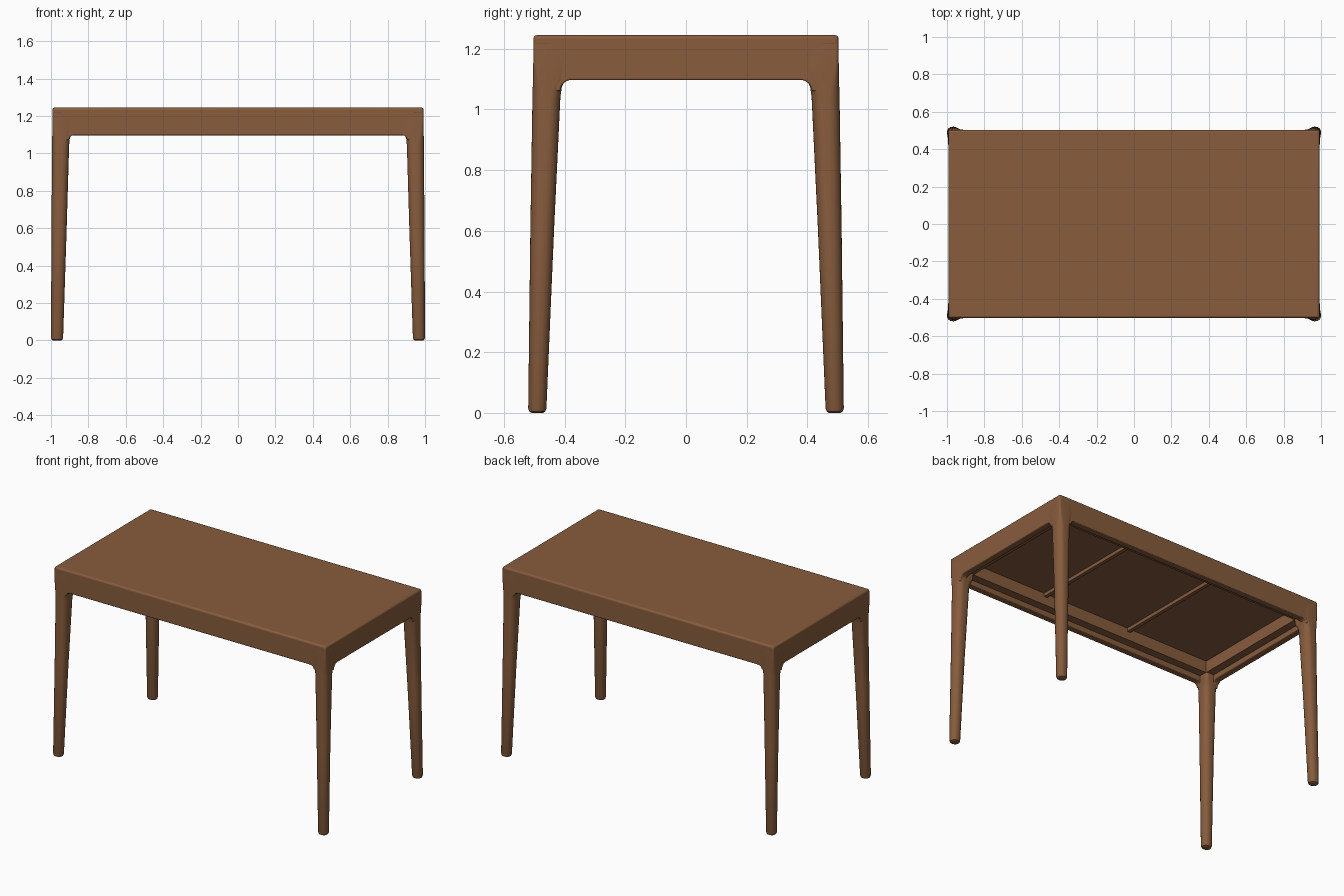
import bpy, bmesh
from math import sin, cos, pi, radians

cube = bpy.data.objects.get("Cube")
if cube:
    bpy.data.objects.remove(cube, do_unlink=True)

# Single wood colour
wood = bpy.data.materials.new("brown wood")
wood.use_nodes = True
colour = (0.242, 0.107, 0.046, 1)
wood.diffuse_color = colour
wood.node_tree.nodes["Principled BSDF"].inputs["Base Color"].default_value = colour


def finish(name, bm, bevel=0.0):
    bmesh.ops.recalc_face_normals(bm, faces=bm.faces)
    mesh = bpy.data.meshes.new(name)
    bm.to_mesh(mesh)
    bm.free()
    mesh.materials.append(wood)
    obj = bpy.data.objects.new(name, mesh)
    bpy.context.collection.objects.link(obj)
    if bevel:
        mod = obj.modifiers.new("Soft edges", "BEVEL")
        mod.width = bevel
        mod.segments = 3
        mod.limit_method = "ANGLE"
        mod.angle_limit = radians(40)
    bpy.ops.object.select_all(action="DESELECT")
    obj.select_set(True)
    bpy.context.view_layer.objects.active = obj
    bpy.ops.object.shade_smooth_by_angle(angle=radians(35))


def box(name, x0, x1, y0, y1, z0, z1, bevel=0.0):
    bm = bmesh.new()
    bmesh.ops.create_cube(bm, size=1)
    for v in bm.verts:
        v.co = ((x0 + x1) / 2 + v.co.x * (x1 - x0),
                (y0 + y1) / 2 + v.co.y * (y1 - y0),
                (z0 + z1) / 2 + v.co.z * (z1 - z0))
    finish(name, bm, bevel)


# Leg sections: height, inner x, outer x, inner y, outer y, corner radius
SECTIONS = [
    (0.0, 0.946, 0.989, 0.471, 0.509, 0.018),
    (0.004, 0.939, 0.996, 0.464, 0.516, 0.025),
    (0.015, 0.935, 1.0, 0.46, 0.52, 0.029),
    (0.6, 0.916, 0.997, 0.435, 0.513, 0.036),
    (1.04, 0.903, 0.994, 0.414, 0.506, 0.034),
    (1.075, 0.90, 0.9935, 0.409, 0.505, 0.028),
    (1.098, 0.893, 0.993, 0.398, 0.504, 0.022),
    (1.14, 0.893, 0.9925, 0.398, 0.5035, 0.014),
    (1.2, 0.90, 0.992, 0.41, 0.503, 0.01),
    (1.236, 0.90, 0.991, 0.41, 0.502, 0.01),
]


def leg(name, sx, sy, steps=6):
    bm = bmesh.new()
    rings = []
    for z, x0, x1, y0, y1, r in SECTIONS:
        ring = []
        corners = [(x1 - r, y1 - r), (x0 + r, y1 - r), (x0 + r, y0 + r), (x1 - r, y0 + r)]
        for q, (cx, cy) in enumerate(corners):
            for i in range(steps + 1):
                a = (q + i / steps) * pi / 2
                ring.append(bm.verts.new((sx * (cx + r * cos(a)), sy * (cy + r * sin(a)), z)))
        rings.append(ring)
    n = len(rings[0])
    for low, high in zip(rings, rings[1:]):
        for i in range(n):
            j = (i + 1) % n
            bm.faces.new((low[i], low[j], high[j], high[i]))
    bm.faces.new(rings[0])
    bm.faces.new(rings[-1])
    finish(name, bm)


# Apron board, ending inside the legs, whose underside curves down into them
def apron(name, clear, r, place, base=1.097, top=1.235, steps=8):
    end = clear + 0.04
    side = [(end, top), (end, base - r)]
    for i in range(steps + 1):
        a = i / steps * pi / 2
        side.append((clear - r + r * cos(a), base - r + r * sin(a)))
    outline = side + [(-u, z) for u, z in reversed(side)]
    bm = bmesh.new()
    loops = [[bm.verts.new(place(u, d, z)) for u, z in outline] for d in (0, 0.045)]
    for loop in loops:
        bm.faces.new(loop)
    n = len(outline)
    for i in range(n):
        j = (i + 1) % n
        bm.faces.new((loops[0][i], loops[0][j], loops[1][j], loops[1][i]))
    finish(name, bm, 0.005)


# Four tapered legs
for sx, side in ((1, "left"), (-1, "right")):
    for sy, end in ((-1, "front"), (1, "back")):
        leg(f"{end}_{side}_leg", sx, sy)

# Aprons and the stepped inner rails behind them
for s, end, side in ((-1, "front", "right"), (1, "back", "left")):
    apron(f"{end}_apron", 0.903, 0.025, lambda u, d, z: (u, s * (0.503 - d), z))
    apron(f"{side}_apron", 0.414, 0.036, lambda u, d, z: (s * (0.992 - d), u, z))
    ys = sorted((s * 0.465, s * 0.405))
    box(f"{end}_inner_rail", -0.95, 0.95, *ys, 1.13, 1.22)
    xs = sorted((s * 0.955, s * 0.895))
    box(f"{side}_inner_rail", *xs, -0.46, 0.46, 1.13, 1.22)

# Slim cross battens under the top
for side, x in (("right", -0.3), ("left", 0.34)):
    box(f"{side}_cross_batten", x - 0.012, x + 0.012, -0.42, 0.42, 1.185, 1.22)

# Table top
box("table_top", -0.992, 0.992, -0.503, 0.503, 1.207, 1.245, 0.012)
